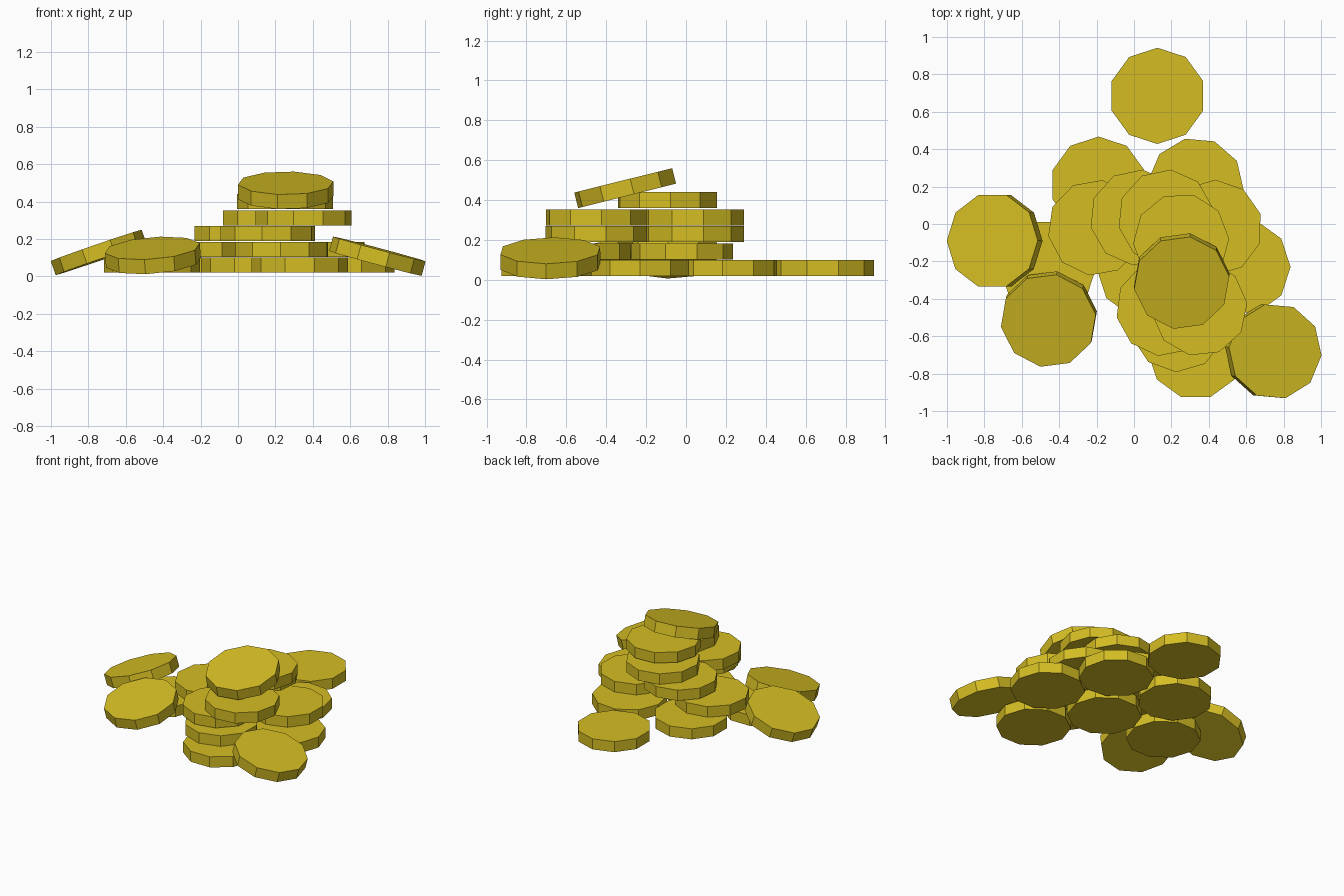
import bpy, math
from mathutils import Matrix, Vector

if "Cube" in bpy.data.objects:
    bpy.data.objects.remove(bpy.data.objects["Cube"])

R, T = 0.257, 0.08            # coin radius and thickness

gold = bpy.data.materials.new("gold")
gold.diffuse_color = (0.66, 0.51, 0.017, 1)
gold.use_nodes = True
gold.node_tree.nodes["Principled BSDF"].inputs["Base Color"].default_value = gold.diffuse_color


def coin(name, x, y, z, phase, tilt=0, toward=0):
    """Ten-sided coin centred at x, y, z; 'tilt' raises the side facing 'toward'."""
    bpy.ops.mesh.primitive_cylinder_add(vertices=10, radius=R, depth=T)
    ob = bpy.context.object
    ob.name = name
    # Cylinder vertices start at +y; a tenth of a turn repeats, so 90 - 18 = 72 lines up with +x
    spin = Matrix.Rotation(math.radians(phase - 18), 4, 'Z')
    a = math.radians(toward)
    axis = Vector((math.sin(a), -math.cos(a), 0))
    lean = Matrix.Rotation(math.radians(tilt), 4, axis)
    ob.matrix_world = Matrix.Translation((x, y, z)) @ lean @ spin
    ob.data.materials.append(gold)


# Flat layers: underside height, then x, y, phase of each coin
layers = [
    (0.020, [(0.125, 0.685, 18), (0.33, 0.205, -5), (-0.19, 0.21, 18), (0.58, -0.23, 0),
             (0.06, -0.245, 0), (-0.46, -0.235, 0), (0.33, -0.68, 0)]),
    (0.103, [(-0.205, -0.02, 10), (0.43, -0.02, 17), (0.235, -0.535, 16)]),
    (0.189, [(0.02, 0.035, 12), (0.16, -0.45, 11)]),
    (0.273, [(0.17, 0.035, 12), (0.35, -0.45, 6)]),
    (0.361, [(0.252, -0.092, 3)]),
]
for i, (z, coins) in enumerate(layers, 1):
    for j, (x, y, phase) in enumerate(coins, 1):
        coin(f"layer_{i}_coin_{j}", x, y, z + T / 2, phase)

# Leaning coins
coin("top_leaning_coin", 0.255, -0.305, 0.460, 8, 14, 90)
coin("left_leaning_coin", -0.745, -0.09, 0.128, 0, 19, -3)
coin("front_leaning_coin", -0.455, -0.508, 0.112, 8, 14, 72)
coin("right_leaning_coin", 0.745, -0.68, 0.108, -5, 15, 176)
